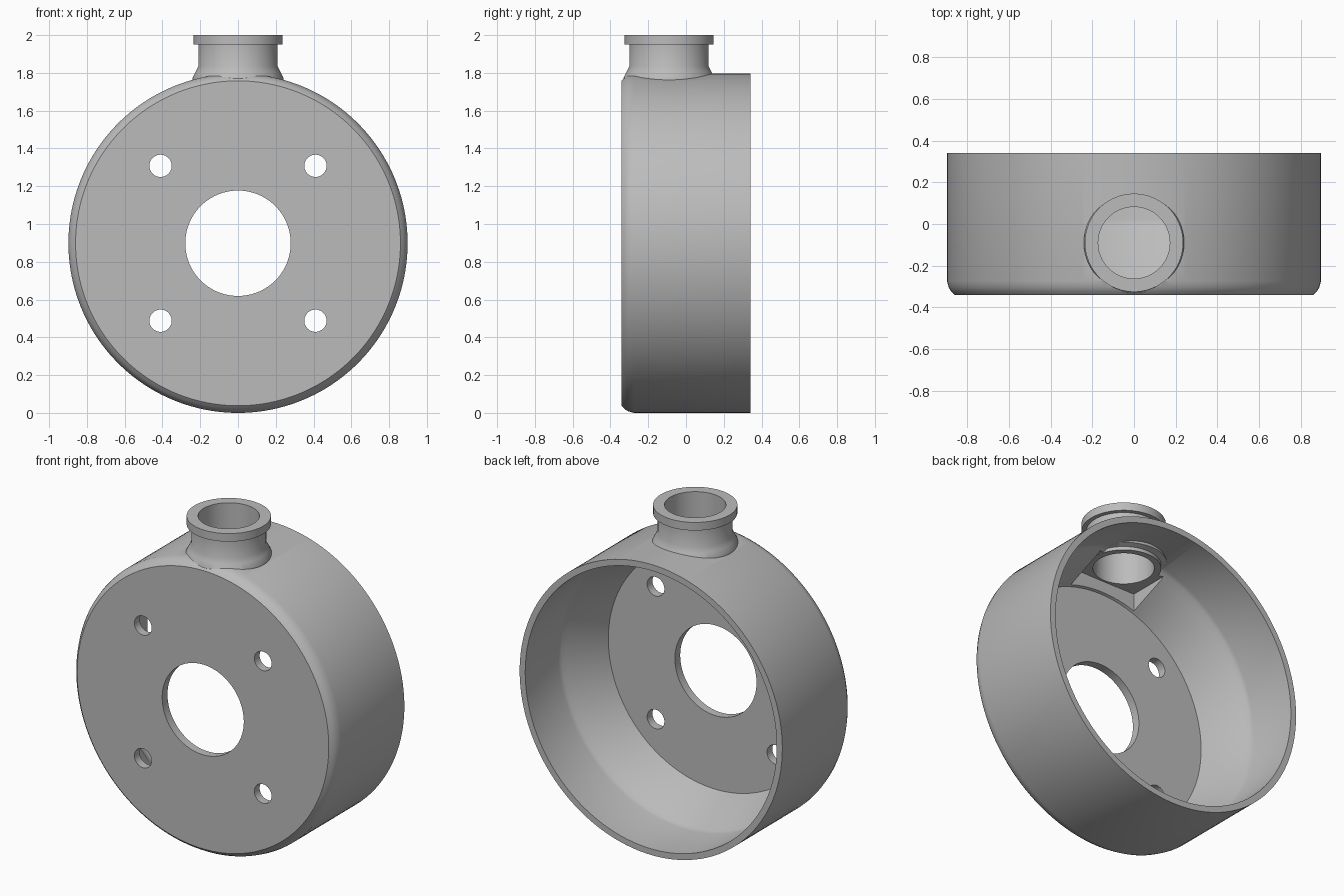
import bpy, bmesh, math
from mathutils import Matrix

cube = bpy.data.objects.get("Cube")
if cube:
    bpy.data.objects.remove(cube)

R = 0.898                 # housing radius, also the height of its axis
SPOUT_Y = -0.09
TO_Y = Matrix.Translation((0, 0, R)) @ Matrix.Rotation(-math.pi / 2, 4, 'X')
TO_SPOUT = Matrix.Translation((0, SPOUT_Y, 0))

grey = bpy.data.materials.new("plain grey")
grey.use_nodes = True
grey.diffuse_color = (0.5, 0.5, 0.5, 1)
grey.node_tree.nodes["Principled BSDF"].inputs["Base Color"].default_value = (0.5, 0.5, 0.5, 1)


def finish(name, bm, matrix):
    bmesh.ops.recalc_face_normals(bm, faces=bm.faces)
    mesh = bpy.data.meshes.new(name)
    bm.to_mesh(mesh)
    bm.free()
    mesh.transform(matrix)
    mesh.materials.append(grey)
    obj = bpy.data.objects.new(name, mesh)
    bpy.context.collection.objects.link(obj)
    return obj


def lathe(name, profile, matrix, steps, ring=False):
    """Turn (radius, height) points about the local z axis; a ring closes on itself."""
    bm = bmesh.new()
    rows = []
    for i in range(steps):
        a = math.tau * i / steps
        rows.append([bm.verts.new((r * math.cos(a), r * math.sin(a), h)) for r, h in profile])
    n = len(profile)
    for i in range(steps):
        a, b = rows[i], rows[(i + 1) % steps]
        for j in range(n if ring else n - 1):
            k = (j + 1) % n
            bm.faces.new((a[j], b[j], b[k], a[k]))
    if not ring:
        bm.faces.new([row[0] for row in rows])
        bm.faces.new([row[-1] for row in rows])
    return finish(name, bm, matrix)


def combine(target, tool, operation):
    mod = target.modifiers.new(operation, 'BOOLEAN')
    mod.object, mod.operation, mod.solver = tool, operation, 'EXACT'
    bpy.context.view_layer.objects.active = target
    bpy.ops.object.modifier_apply(modifier=mod.name)
    bpy.data.objects.remove(tool)


# Housing: front plate with centre hole, rounded front edge, stepped inside wall
housing = lathe("housing", [
    (0.279, -0.342), (0.86, -0.342), (0.878, -0.325), (0.89, -0.305), (R, -0.275),
    (R, 0.342), (0.86, 0.342), (0.86, 0.02), (0.853, -0.005), (0.835, -0.03),
    (0.734, -0.29), (0.279, -0.29)], TO_Y, 160, ring=True)

# Flat relief inside, under the spout
bm = bmesh.new()
bmesh.ops.create_cube(bm, size=1)
relief = finish("relief_cutter", bm,
                Matrix.Translation((0, -0.13, 1.56)) @ Matrix.Diagonal((0.46, 0.29, 0.3, 1)))
combine(housing, relief, 'DIFFERENCE')

# Spout with flared foot and flange, then its bore
spout = lathe("spout", [(0.21, 1.709), (0.21, 1.73), (0.243, 1.74), (0.24, 1.775), (0.225, 1.805),
                        (0.21, 1.835), (0.21, 1.95), (0.236, 1.95), (0.236, 2.0)], TO_SPOUT, 80)
combine(housing, spout, 'UNION')
combine(housing, lathe("bore_cutter", [(0.172, 1.5), (0.172, 2.1)], TO_SPOUT, 80), 'DIFFERENCE')

# Four bolt holes in the front plate
for sx in (-1, 1):
    for sz in (-1, 1):
        place = Matrix.Translation((0.41 * sx, 0, 0.41 * sz)) @ TO_Y
        bolt = lathe("bolt_cutter", [(0.059, -0.5), (0.059, -0.2)], place, 40)
        combine(housing, bolt, 'DIFFERENCE')

# Smooth shading with crisp edges
bpy.ops.object.select_all(action='DESELECT')
housing.select_set(True)
bpy.context.view_layer.objects.active = housing
bpy.ops.object.shade_smooth_by_angle(angle=math.radians(30))
